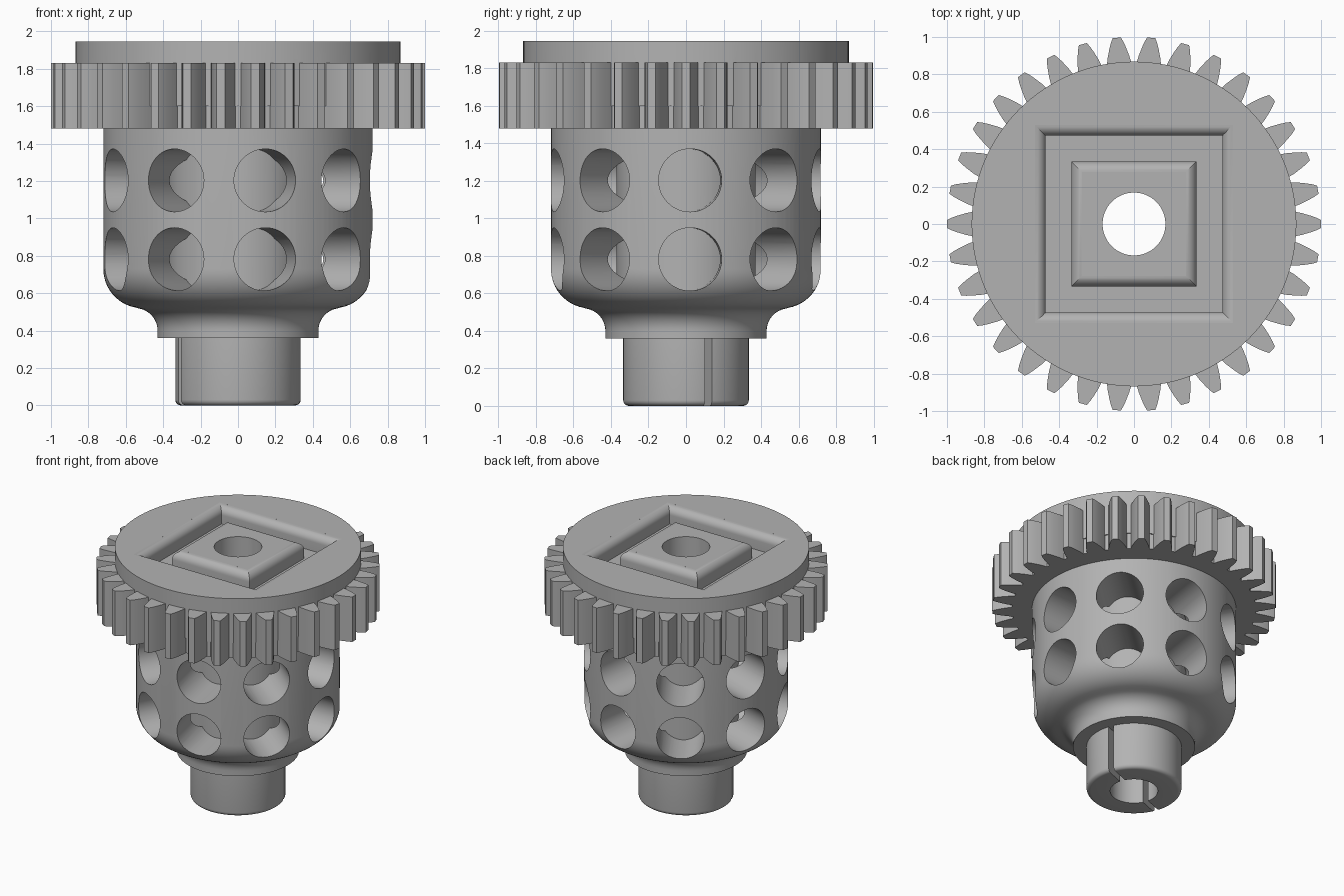
import bpy, bmesh, math
from mathutils import Matrix

if "Cube" in bpy.data.objects:
    bpy.data.objects.remove(bpy.data.objects["Cube"])

TOP = 1.945
BORE, CORE = 0.168, 0.37
TEETH = 34

mat = bpy.data.materials.new("light_grey")
mat.diffuse_color = (0.45, 0.45, 0.45, 1)
mat.use_nodes = True
mat.node_tree.nodes["Principled BSDF"].inputs["Base Color"].default_value = mat.diffuse_color


def finish(name, bm):
    bmesh.ops.remove_doubles(bm, verts=bm.verts, dist=1e-5)
    bmesh.ops.recalc_face_normals(bm, faces=bm.faces)
    me = bpy.data.meshes.new(name)
    bm.to_mesh(me)
    bm.free()
    me.materials.append(mat)
    ob = bpy.data.objects.new(name, me)
    bpy.context.collection.objects.link(ob)
    return ob


def lathe(name, profile, sides=128, phase=0.0):
    """Turn a closed (radius, height) outline around z."""
    bm = bmesh.new()
    rings = []
    for i in range(sides):
        a = phase + 2 * math.pi * i / sides
        rings.append([bm.verts.new((r * math.cos(a), r * math.sin(a), z)) for r, z in profile])
    n = len(profile)
    for i in range(sides):
        p, q = rings[i], rings[(i + 1) % sides]
        for j in range(n):
            k = (j + 1) % n
            bm.faces.new((p[j], q[j], q[k], p[k]))
    return finish(name, bm)


def arc(cx, cz, r, a0, a1, steps=10):
    return [(cx + r * math.cos(math.radians(a0 + (a1 - a0) * i / steps)),
             cz + r * math.sin(math.radians(a0 + (a1 - a0) * i / steps))) for i in range(steps + 1)]


def combine(ob, other, op, self_cut=False):
    m = ob.modifiers.new(op, "BOOLEAN")
    m.operation, m.object, m.solver, m.use_self = op, other, "EXACT", self_cut
    bpy.context.view_layer.objects.active = ob
    bpy.ops.object.modifier_apply(modifier=m.name)
    bpy.data.objects.remove(other)


# Turned body: shaft, flange, cove, rounded cup and top disc around the bore
profile = [(BORE, 0)] + arc(0.305, 0.03, 0.03, -90, 0, 5) + [(0.335, 0.36), (0.43, 0.36)]
profile += arc(0.55, 0.40, 0.12, 180, 100) + arc(0.51, 0.73, 0.21, -80, 0, 12)
profile += [(0.72, 1.6), (0.868, 1.6), (0.868, TOP), (BORE, TOP)]
body = lathe("gear_hub", profile)

# Two rows of nine radial holes, open to the central core
bm = bmesh.new()
for z in (0.782, 1.203):
    for k in range(9):
        place = (Matrix.Rotation(math.radians(1.8 + 40 * k), 4, "Z")
                 @ Matrix.Translation((0.6, 0, z)) @ Matrix.Rotation(math.pi / 2, 4, "Y"))
        bmesh.ops.create_cone(bm, cap_ends=True, segments=48, radius1=0.168, radius2=0.168,
                              depth=0.74, matrix=place)
combine(body, finish("hole_cutter", bm), "DIFFERENCE", True)

# Central core tube behind the holes
core = lathe("core", [(BORE + 0.02, 0.5), (CORE, 0.5), (CORE, 1.5), (BORE + 0.02, 1.5)])
combine(body, core, "UNION")

# Toothed ring
flank = [(0.86, 0.066), (0.90, 0.058), (0.944, 0.045), (0.975, 0.034), (1.0, 0.022)]
bm = bmesh.new()
loops = {1.48: [], 1.83: []}
for z, loop in loops.items():
    for k in range(TEETH):
        a = 2 * math.pi * k / TEETH
        for r, w in [(r, -w) for r, w in flank] + flank[::-1]:
            t = a + w / r
            loop.append(bm.verts.new((r * math.cos(t), r * math.sin(t), z)))
low, high = loops.values()
bm.faces.new(low[::-1])
bm.faces.new(high)
for i in range(len(low)):
    j = (i + 1) % len(low)
    bm.faces.new((low[i], low[j], high[j], high[i]))
combine(body, finish("tooth_ring", bm), "UNION")

# Clear the bore through everything
combine(body, lathe("bore_cutter", [(0, -0.1), (BORE, -0.1), (BORE, 2.1), (0, 2.1)]), "DIFFERENCE")

# Square groove with rounded lips in the top face
f, floor, s = 0.06, TOP - 0.13, math.sqrt(2)
groove = [(0.335, floor), (0.472, floor)] + arc(0.472 + f, TOP - f, f, 180, 92, 8)
groove += [(0.53, TOP + 0.05), (0.277, TOP + 0.05)] + arc(0.335 - f, TOP - f, f, 88, 0, 8)
combine(body, lathe("groove_cutter", [(r * s, z) for r, z in groove], 4, math.pi / 4), "DIFFERENCE")

# Narrow slot splitting the shaft
bm = bmesh.new()
bmesh.ops.create_cube(bm, size=1, matrix=Matrix.Rotation(math.radians(21), 4, "Z")
                      @ Matrix.Translation((0, 0, 0.13)) @ Matrix.Diagonal((0.8, 0.04, 0.46, 1)))
combine(body, finish("slot_cutter", bm), "DIFFERENCE")

# Smooth turned surfaces, crisp edges
bpy.context.view_layer.objects.active = body
body.select_set(True)
bpy.ops.object.shade_smooth_by_angle(angle=math.radians(25))
